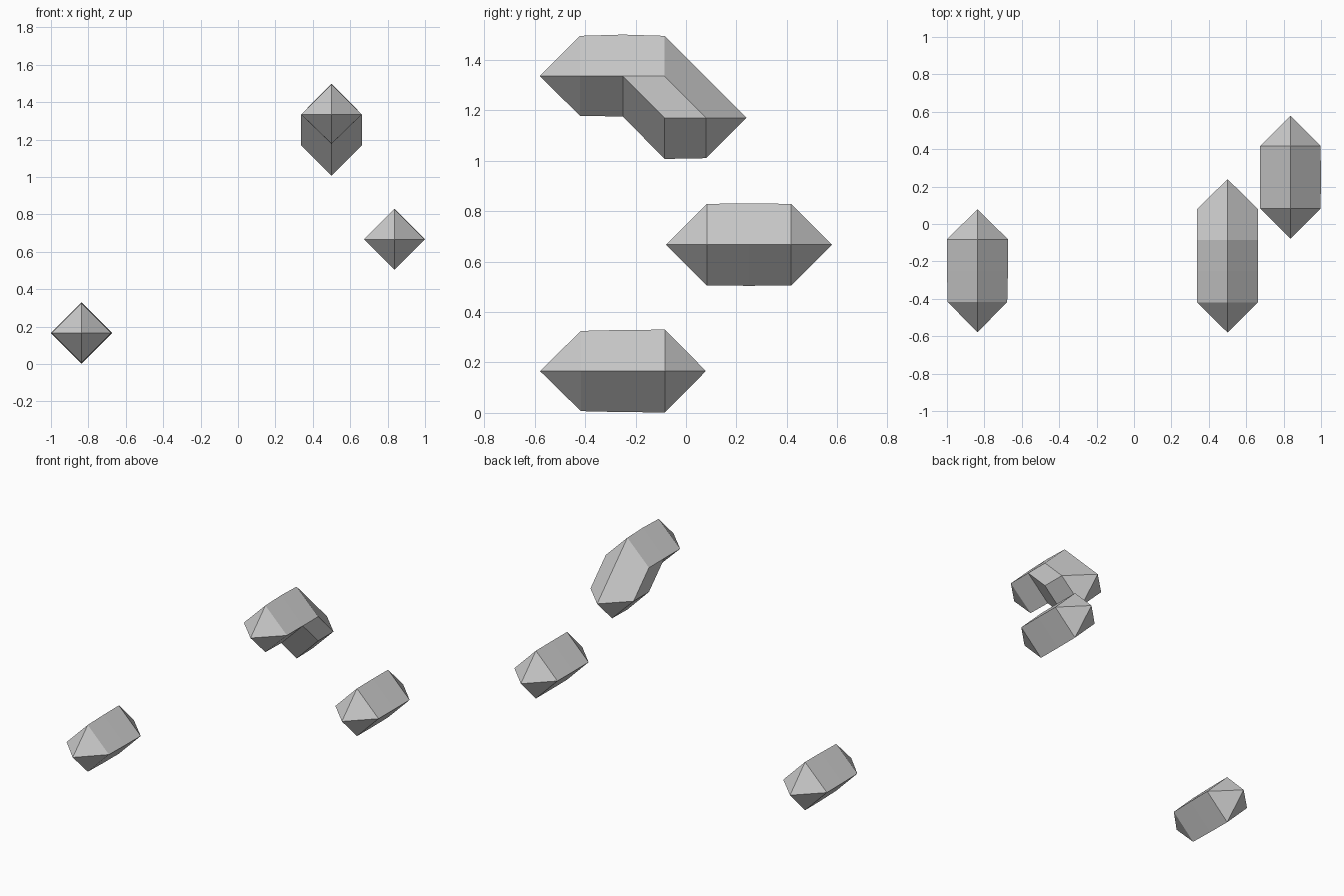
import bpy
import bmesh

cube = bpy.data.objects.get("Cube")
if cube:
    bpy.data.objects.remove(cube, do_unlink=True)

# One plain grey for every crystal
grey = bpy.data.materials.new("plain grey")
grey.use_nodes = True
colour = (0.6, 0.6, 0.6, 1)
grey.diffuse_color = colour
grey.node_tree.nodes["Principled BSDF"].inputs["Base Color"].default_value = colour


def finish(name, bm):
    bmesh.ops.recalc_face_normals(bm, faces=bm.faces)
    mesh = bpy.data.meshes.new(name)
    bm.to_mesh(mesh)
    bm.free()
    mesh.materials.append(grey)
    obj = bpy.data.objects.new(name, mesh)
    bpy.context.collection.objects.link(obj)


def straight_crystal(name, x, y, z, radii):
    """Square bar set on edge, pointed at both ends along y."""
    bm = bmesh.new()
    rings = []
    for i, r in enumerate(radii):
        ry = y + (i - 1) * 0.167
        rings.append([bm.verts.new((x + dx * r, ry, z + dz * r))
                      for dx, dz in ((1, 0), (0, 1), (-1, 0), (0, -1))])
    tips = [bm.verts.new((x, y + s * 0.329, z)) for s in (-1, 1)]
    for k in range(4):
        n = (k + 1) % 4
        for a, b in zip(rings, rings[1:]):
            bm.faces.new((a[k], a[n], b[n], b[k]))
        bm.faces.new((tips[0], rings[0][k], rings[0][n]))
        bm.faces.new((tips[1], rings[-1][k], rings[-1][n]))
    finish(name, bm)


def bent_crystal(name, x, half_width):
    """Outline on the middle plane, joined to a narrower spine on each side."""
    outline = [(-0.58, 1.335), (-0.42, 1.495), (-0.25, 1.5), (-0.085, 1.495),
               (0.24, 1.17), (0.08, 1.01), (-0.085, 1.007),
               (-0.25, 1.175), (-0.42, 1.178)]
    spine = [(-0.42, 1.335), (-0.25, 1.335), (-0.085, 1.335),
             (0.08, 1.17), (-0.085, 1.17)]
    # Spine point facing each outline point
    pairing = (0, 0, 1, 2, 3, 3, 4, 1, 0)
    bm = bmesh.new()
    mid = [bm.verts.new((x, y, z)) for y, z in outline]
    for side in (-1, 1):
        edge = [bm.verts.new((x + side * half_width, y, z)) for y, z in spine]
        for i in range(len(mid)):
            j = (i + 1) % len(mid)
            a, b = edge[pairing[i]], edge[pairing[j]]
            bm.faces.new((mid[i], mid[j], b, a) if a != b else (mid[i], mid[j], a))
        bm.faces.new(edge[1:])
    finish(name, bm)


straight_crystal("lower_right_crystal", -0.837, -0.25, 0.166, (0.159, 0.163, 0.164))
straight_crystal("middle_left_crystal", 0.836, 0.25, 0.667, (0.162, 0.163, 0.162))
bent_crystal("upper_bent_crystal", 0.5, 0.162)
